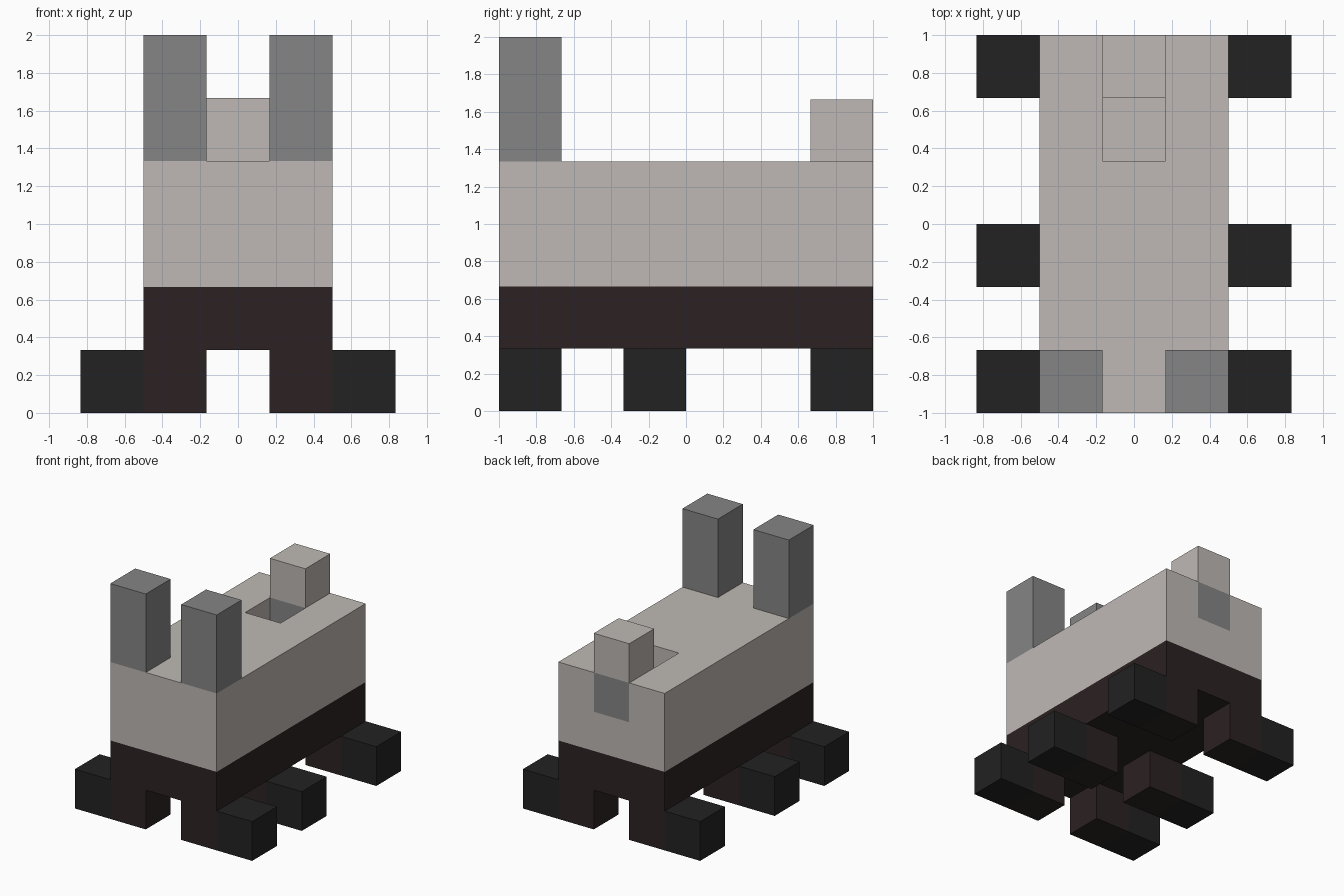
import bpy
import bmesh
from mathutils import Vector

U = 1 / 3  # edge of one building block

default = bpy.data.objects.get("Cube")
if default:
    bpy.data.objects.remove(default, do_unlink=True)


def material(name, rgb):
    mat = bpy.data.materials.new(name)
    mat.use_nodes = True
    colour = (*rgb, 1)
    mat.diffuse_color = colour
    mat.node_tree.nodes["Principled BSDF"].inputs["Base Color"].default_value = colour
    return mat


beige = material("warm beige", (0.521, 0.485, 0.462))
grey = material("mid grey", (0.235, 0.235, 0.235))
brown = material("dark brown", (0.025, 0.016, 0.016))
black = material("soft black", (0.016, 0.016, 0.016))


def box(name, low, high, mat):
    """Flat box between two corners, measured in blocks."""
    low, high = Vector(low) * U, Vector(high) * U
    bm = bmesh.new()
    bmesh.ops.create_cube(bm, size=1)
    bmesh.ops.scale(bm, vec=high - low, verts=bm.verts)
    mesh = bpy.data.meshes.new(name)
    bm.to_mesh(mesh)
    bm.free()
    mesh.materials.append(mat)
    obj = bpy.data.objects.new(name, mesh)
    obj.location = (low + high) / 2
    bpy.context.collection.objects.link(obj)
    return obj


# Body: dark underside layer and pale upper block
box("lower_body", (-1.5, -3, 1), (1.5, 3, 2), brown)
upper_body = box("upper_body", (-1.5, -3, 2), (1.5, 3, 4), beige)

# Slot in the back, holding the tail and leaving an open pit before it
cutter = box("slot_cutter", (-0.5, 1, 3), (0.5, 3.5, 4.5), beige)
cutter.hide_render = True
cutter.hide_viewport = True
cutter.display_type = "WIRE"
slot = upper_body.modifiers.new("slot", "BOOLEAN")
slot.operation = "DIFFERENCE"
slot.solver = "EXACT"
slot.object = cutter

# Tail
box("tail_root", (-0.5, 2, 3), (0.5, 3, 4), grey)
box("tail_tip", (-0.5, 2, 4), (0.5, 3, 5), beige)

# Ears and three pairs of legs with outward feet
for side, x in (("right", -1), ("left", 1)):
    box(f"{side}_ear", (x - 0.5, -3, 4), (x + 0.5, -2, 6), grey)
    for row, y in (("front", -3), ("middle", -1), ("rear", 2)):
        box(f"{row}_{side}_leg", (x - 0.5, y, 0), (x + 0.5, y + 1, 1), brown)
        box(f"{row}_{side}_foot", (2 * x - 0.5, y, 0), (2 * x + 0.5, y + 1, 1), black)
